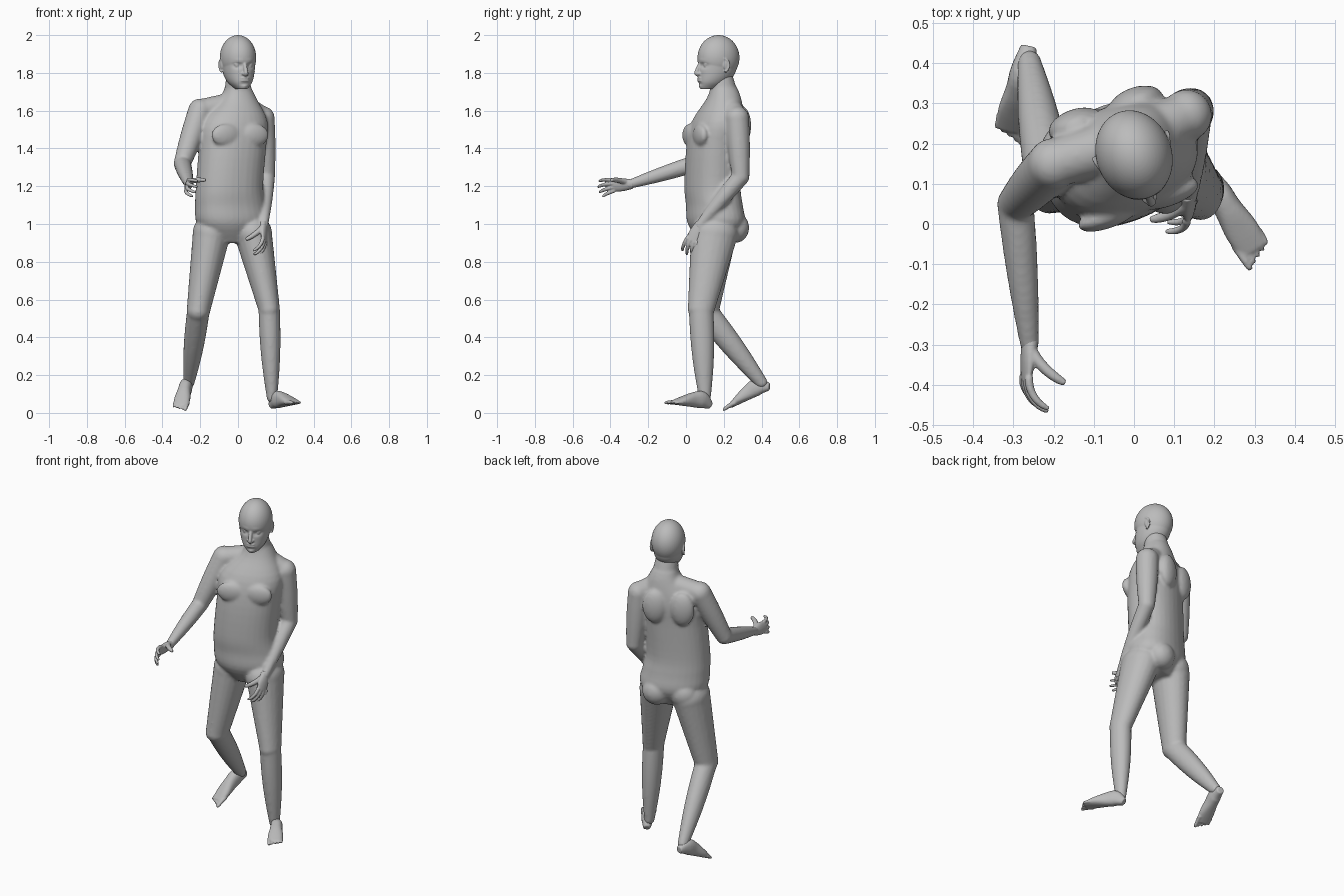
import bpy, bmesh, math
from mathutils import Vector, Matrix

if "Cube" in bpy.data.objects:
    bpy.data.objects.remove(bpy.data.objects["Cube"], do_unlink=True)

colour = (.5, .5, .5, 1)
grey = bpy.data.materials.new("plain_grey")
grey.use_nodes = True
grey.diffuse_color = colour
grey.node_tree.nodes["Principled BSDF"].inputs["Base Color"].default_value = colour

X, Z = Vector((1, 0, 0)), Vector((0, 0, 1))
YAW = math.radians(20)
SIDEWAYS = Matrix.Rotation(YAW, 3, "Z") @ X
BACKWARD = Z.cross(SIDEWAYS)


def catmull(before, start, end, after, t):
    """Smooth value between start and end."""
    bend = 2 * before - 5 * start + 4 * end - after
    twist = 3 * (start - end) + after - before
    return start + t / 2 * (end - before + t * (bend + t * twist))


def smooth_rows(rows, steps):
    last = len(rows) - 1
    result = []
    for i in range(last):
        near = (rows[max(i - 1, 0)], rows[i], rows[i + 1], rows[min(i + 2, last)])
        for step in range(steps):
            result.append([catmull(*values, step / steps) for values in zip(*near)])
    return result + [rows[last]]


def loft(bm, rows, ref=X, sides=20, steps=4, power=1, level=False):
    """Closed skin over rows of x, y, z, radius along ref, radius across."""
    rows = smooth_rows(rows, steps)
    rings = []
    for i, (x, y, z, wide, deep) in enumerate(rows):
        ahead, behind = rows[min(i + 1, len(rows) - 1)], rows[max(i - 1, 0)]
        axis = Z if level else (Vector(ahead[:3]) - Vector(behind[:3])).normalized()
        u = (ref - axis * ref.dot(axis)).normalized()
        v = axis.cross(u)
        ring = []
        for j in range(sides):
            angle = math.tau * j / sides
            c, s = (math.copysign(abs(f) ** power, f) for f in (math.cos(angle), math.sin(angle)))
            ring.append(bm.verts.new(Vector((x, y, z)) + u * wide * c + v * deep * s))
        rings.append(ring)
    for low, high in zip(rings, rings[1:]):
        for j in range(sides):
            k = (j + 1) % sides
            bm.faces.new((low[j], low[k], high[k], high[j]))
    bm.faces.new(rings[0][::-1])
    bm.faces.new(rings[-1])


def blob(bm, place, size, turn=0):
    matrix = Matrix.Translation(place) @ Matrix.Rotation(turn, 4, "Z") @ Matrix.Diagonal((*size, 1))
    bmesh.ops.create_uvsphere(bm, u_segments=48, v_segments=32, radius=1, matrix=matrix)


def limb(bm, joints, radii, bulge=0, depth=1):
    """Tapered segments with a muscle swell and rounded joints."""
    joints = [Vector(joint) for joint in joints]
    for joint, radius in zip(joints, radii):
        blob(bm, joint, (radius, radius * depth, radius))
    for a, b, r, q in zip(joints, joints[1:], radii, radii[1:]):
        rows = []
        for step in range(9):
            t = step / 8
            wide = r + (q - r) * t + bulge * math.sin(math.pi * t)
            rows.append((*a.lerp(b, t), wide, wide * depth))
        loft(bm, rows)


def digit(bm, base, along, curl, length, radius, bend):
    """Finger, toe or ear rim: a tapering tube on an arc."""
    along, curl = along.normalized(), curl.normalized()
    rows = []
    for step in range(9):
        t = step / 8
        arc = along * math.sin(bend * t) + curl * (1 - math.cos(bend * t))
        r = radius * (1 - t / 4 - t ** 8 / 4)
        rows.append((*(base + arc * length / bend), r, r))
    loft(bm, rows, ref=along.cross(curl), sides=12, steps=1)


def finish(bm, name, voxel, softness):
    """Fuse the overlapping volumes into one soft skin."""
    bmesh.ops.recalc_face_normals(bm, faces=bm.faces)
    mesh = bpy.data.meshes.new(name)
    bm.to_mesh(mesh)
    bm.free()
    mesh.materials.append(grey)
    ob = bpy.data.objects.new(name, mesh)
    bpy.context.collection.objects.link(ob)
    fuse = ob.modifiers.new("fuse", "REMESH")
    fuse.mode, fuse.voxel_size, fuse.use_smooth_shade = "VOXEL", voxel, True
    soften = ob.modifiers.new("soften", "SMOOTH")
    soften.iterations = softness
    return ob


# Twisted torso
body = bmesh.new()
loft(body, [(-.03, .16, .9, .1, .08), (-.03, .16, 1, .19, .14), (-.04, .15, 1.1, .19, .14),
            (-.045, .14, 1.2, .18, .14), (-.03, .15, 1.4, .18, .14), (-.02, .17, 1.54, .18, .13),
            (0, .2, 1.66, .1, .09), (0, .2, 1.72, .07, .07)],
     ref=SIDEWAYS, sides=32, power=.9, level=True)
# Chest, seat and shoulder blade muscles
for side in (-.08, .08):
    for back, z, size in ((-.12, 1.47, (.08, .03, .06)), (.08, .98, (.08, .07, .08)), (.12, 1.52, (.07, .04, .1))):
        blob(body, Vector((-.03, .16, z)) + SIDEWAYS * side + BACKWARD * back, size, YAW)
# Neck and shoulder line
right_shoulder, left_shoulder = (-.2, .15, 1.6), (.13, .27, 1.56)
neck_base = (0, .21, 1.64)
limb(body, [neck_base, (0, .18, 1.8)], [.08, .06])
limb(body, [right_shoulder, neck_base, left_shoulder], [.06, .065, .06])
# Arms
right_wrist, left_wrist = Vector((-.26, -.3, 1.21)), Vector((.135, .07, .99))
limb(body, [right_shoulder, (-.295, .05, 1.32), right_wrist], [.064, .046, .024], bulge=.004)
limb(body, [left_shoulder, (.15, .29, 1.25), left_wrist], [.064, .046, .024], bulge=.004)
# Legs
left_knee, right_knee = (.165, .08, .55), (-.21, .1, .54)
limb(body, [(.08, .15, .95), left_knee], [.1, .057], depth=1.25)
limb(body, [left_knee, (.18, .1, .08)], [.057, .028], bulge=.009, depth=1.15)
limb(body, [(-.14, .15, .95), right_knee], [.1, .062], depth=1.2)
limb(body, [right_knee, (-.26, .4, .16)], [.06, .03], bulge=.008, depth=1.1)
finish(body, "body", .009, 4)


# Feet: tapered sole block with five toes
def foot(name, heel, toward, inner, length):
    heel, forward = Vector(heel), Vector(toward).normalized()
    up = (Z - forward * forward.z).normalized()
    lateral = forward.cross(up) * inner
    bm = bmesh.new()
    rows = []
    for s, wide, tall in ((0, .02, .04), (.2, .033, .09), (.4, .035, .08), (.65, .043, .05), (.86, .037, .022)):
        rows.append((*(heel + forward * s * length + up * tall / 2), wide, tall / 2))
    loft(bm, rows, ref=lateral, power=.85)
    for i in range(5):
        base = heel + forward * length * .72 + up * .015 + lateral * (.032 - i * .017)
        digit(bm, base, forward, -up, length * (.28 - i * .03), .009 if i else .013, .3)
    finish(bm, name, .005, 2)


foot("left_foot", (.18, .125, .017), (.53, -.85, .12), 1, .265)
foot("right_foot", (-.26, .45, .12), (-.05, -.24, -.107), -1, .275)


# Hands: flat palm, curled fingers and an open thumb
def hand(name, wrist, toward, across, sign):
    along = Vector(toward).normalized()
    across = Vector(across)
    across = (across - along * across.dot(along)).normalized()
    curl = along.cross(across) * sign
    bm = bmesh.new()
    loft(bm, [(*(wrist + along * s), wide, thick) for s, wide, thick in
              ((-.02, .024, .022), (.04, .036, .017), (.09, .034, .01))], ref=across)
    for i, length in enumerate((.1, .11, .105, .085)):
        base = wrist + along * .08 + across * (.028 - .019 * i)
        digit(bm, base, along - across * .15 * (i - 1), curl, length, .011, 1.3)
    digit(bm, wrist + along * .01 + across * .012, along + (across + curl) / 2, curl, .11, .016, 1)
    finish(bm, name, .004, 2)


hand("right_hand", right_wrist, (-.1, -1, -.05), (.25, 0, 1), -1)
hand("left_hand", left_wrist, (.06, -.45, -.9), (-.3, -.85, .4), 1)

# Head: rounded skull over a jaw block, facing -y before it is turned
bm = bmesh.new()
blob(bm, (0, 0, 1.88), (.094, .113, .12))
rows = []
for z, wide, front, back in ((1.715, .03, .1, 0), (1.75, .062, .11, .05), (1.8, .081, .11, .09), (1.88, .09, .11, .11)):
    rows.append((0, (back - front) / 2, z, wide, (front + back) / 2))
loft(bm, rows, sides=64, steps=12, level=True)
# Sockets, brow, mouth line and chin pressed into the face
for x, z, wide, tall, press in ((.036, 1.838, .02, .013, .014), (.03, 1.862, .02, .008, -.004),
                                (0, 1.742, .022, .006, .005), (0, 1.727, .018, .01, -.004)):
    for v in bm.verts:
        if v.co.y < 0:
            spread = ((abs(v.co.x) - x) / wide) ** 2 + ((v.co.z - z) / tall) ** 2
            v.co.y += press * math.exp(-spread)
# Nose bridge and tip
loft(bm, [(0, -.104, 1.85, .009, .009), (0, -.122, 1.81, .011, .011), (0, -.124, 1.797, .012, .012),
          (0, -.112, 1.788, .01, .01)], sides=14)
# Lips
for z in (1.772, 1.759):
    blob(bm, (0, -.106, z), (.025, .01, .006))
for s in (-1, 1):
    # Nostril, eyeball and upper lid
    blob(bm, (s * .011, -.113, 1.795), (.009, .011, .008))
    blob(bm, (s * .036, -.083, 1.837), (.014, .013, .009))
    blob(bm, (s * .036, -.085, 1.845), (.018, .012, .004))
    # Ear with its rim
    blob(bm, (s * .09, .01, 1.842), (.008, .016, .028))
    digit(bm, Vector((s * .09, .004, 1.806)), Vector((s * .2, 1, .5)), Vector((0, -.4, 1)), .09, .007, 2.5)
head = finish(bm, "head", .004, 2)
head.location = (0, .172, 0)
head.rotation_euler.z = YAW
